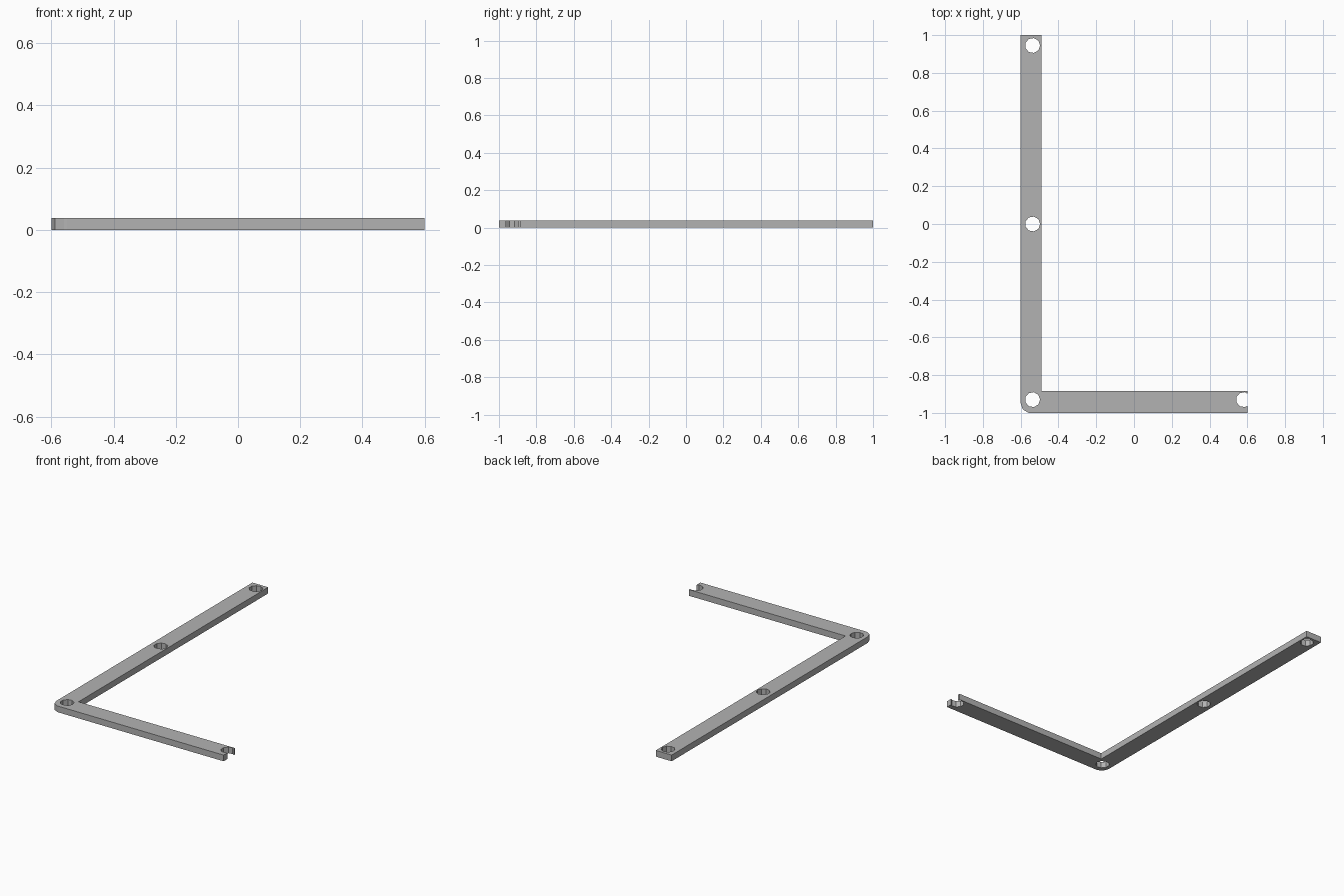
import bpy
from math import cos, sin, radians

cube = bpy.data.objects.get("Cube")
if cube:
    bpy.data.objects.remove(cube, do_unlink=True)

HEIGHT = 0.039
HOLE_R = 0.04
HOLE_X, FRONT_Y = -0.537, -0.93


def arc(cx, cy, r, angles):
    return [(cx + r * cos(radians(a)), cy + r * sin(radians(a))) for a in angles]


def add_loop(curve, points):
    spline = curve.splines.new("POLY")
    spline.points.add(len(points) - 1)
    for p, (x, y) in zip(spline.points, points):
        p.co = (x, y, 0, 1)
    spline.use_cyclic_u = True
    spline.use_smooth = False


curve = bpy.data.curves.new("corner_bracket", "CURVE")
curve.dimensions = "2D"
curve.fill_mode = "BOTH"
curve.extrude = HEIGHT / 2

# L-shaped outline with a rounded outer corner and an open notch at the short end
outline = [(-0.6, 1)]
outline += arc(-0.55, -0.95, 0.05, (180, 220, 260, 270))
outline += [(0.6, -1), (0.6, FRONT_Y - 0.032)]
outline += arc(0.58, FRONT_Y, HOLE_R, range(280, 79, -40))
outline += [(0.6, FRONT_Y + 0.032), (0.6, -0.885), (-0.49, -0.885), (-0.49, 1)]
add_loop(curve, outline)

# Screw holes along the long arm
for y in (FRONT_Y, 0, 0.945):
    add_loop(curve, arc(HOLE_X, y, HOLE_R, range(0, 360, 40)))

bracket = bpy.data.objects.new("corner_bracket", curve)
bracket.location.z = HEIGHT / 2
bpy.context.collection.objects.link(bracket)

# Plain grey material
grey = bpy.data.materials.new("plain grey")
grey.use_nodes = True
colour = (0.45, 0.45, 0.45, 1)
grey.diffuse_color = colour
grey.node_tree.nodes["Principled BSDF"].inputs["Base Color"].default_value = colour
curve.materials.append(grey)

# Turn the profile into a flat-shaded mesh
bpy.ops.object.select_all(action="DESELECT")
bracket.select_set(True)
bpy.context.view_layer.objects.active = bracket
bpy.ops.object.convert(target="MESH")
bpy.ops.object.shade_flat()
